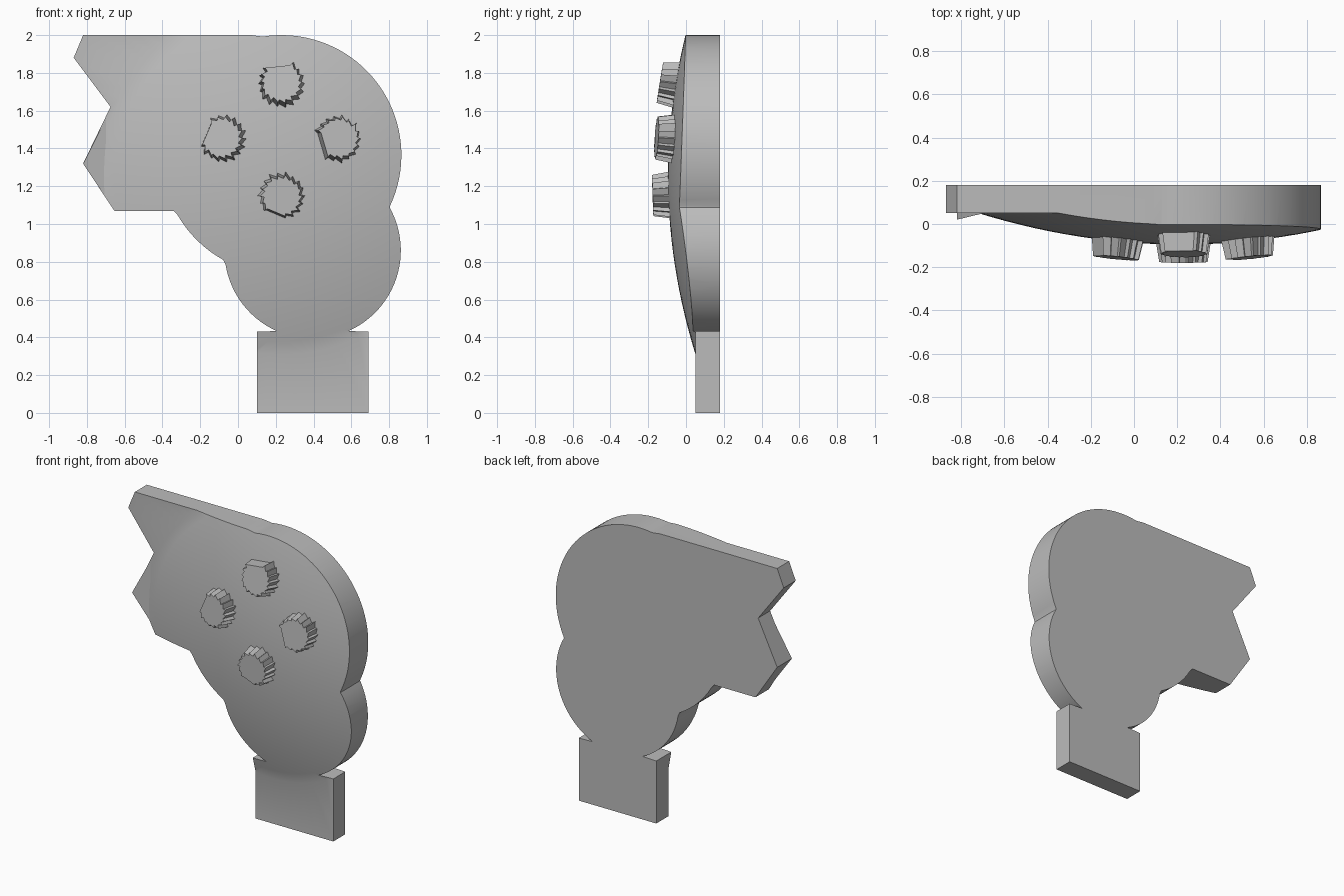
import bpy, bmesh, math, random
from math import sin, cos, radians, pi
from mathutils import Vector

if "Cube" in bpy.data.objects:
    bpy.data.objects.remove(bpy.data.objects["Cube"])
random.seed(4)

grey = bpy.data.materials.new("plain grey")
grey.use_nodes = True
COLOR = (0.5, 0.5, 0.5, 1)
grey.diffuse_color = COLOR
grey.node_tree.nodes["Principled BSDF"].inputs["Base Color"].default_value = COLOR

BACK, FLAT, APEX = 0.18, 0.05, -0.095
DOME_X, DOME_Z, DOME_R = 0.22, 1.25, 0.94
CURVE = (FLAT - APEX) / DOME_R ** 2


def dome_y(x, z):
    return APEX + CURVE * ((x - DOME_X) ** 2 + (z - DOME_Z) ** 2)


def make_object(name, bm):
    bmesh.ops.recalc_face_normals(bm, faces=bm.faces)
    mesh = bpy.data.meshes.new(name)
    bm.to_mesh(mesh)
    bm.free()
    ob = bpy.data.objects.new(name, mesh)
    bpy.context.collection.objects.link(ob)
    mesh.materials.append(grey)
    return ob


def loft(name, front, back):
    """Solid between two matching loops of points."""
    bm = bmesh.new()
    a = [bm.verts.new(p) for p in front]
    b = [bm.verts.new(p) for p in back]
    bm.faces.new(a)
    bm.faces.new(b)
    for i in range(len(a)):
        j = (i + 1) % len(a)
        bm.faces.new((a[i], a[j], b[j], b[i]))
    return make_object(name, bm)


def arc(cx, cz, r, start, end, steps):
    angles = [radians(start + (end - start) * i / steps) for i in range(steps + 1)]
    return [(cx + r * cos(t), cz + r * sin(t)) for t in angles]


def activate(ob):
    bpy.ops.object.select_all(action="DESELECT")
    ob.select_set(True)
    bpy.context.view_layer.objects.active = ob


# Body outline: notched left end, two round lobes and a square foot
outline = [(-0.82, 2.0), (-0.87, 1.88), (-0.675, 1.62), (-0.82, 1.32),
           (-0.655, 1.07), (-0.34, 1.07)]
outline += arc(0.23, 1.365, 0.635, 210, 241, 8)
outline += arc(0.395, 0.86, 0.467, 189, 246, 14)
outline += [(0.10, 0.43), (0.10, 0), (0.69, 0), (0.69, 0.43)]
outline += arc(0.395, 0.86, 0.467, 294, 389, 24)
outline += arc(0.23, 1.365, 0.635, -25, 99, 36)
outline += [(0.07, 2.0)]
body = loft("body", [(x, -0.5, z) for x, z in outline],
            [(x, BACK, z) for x, z in outline])

# Shallow dome on a flat sheet, used to shape the front of the body
profile = [(DOME_R * i / 14, APEX + (FLAT - APEX) * (i / 14) ** 2) for i in range(15)]
profile += [(3, FLAT), (3, 0.4), (0, 0.4)]
bm = bmesh.new()
points = [bm.verts.new((DOME_X + r, y, DOME_Z)) for r, y in profile]
edges = [bm.edges.new(pair) for pair in zip(points, points[1:])]
bmesh.ops.spin(bm, geom=points + edges, cent=(DOME_X, 0, DOME_Z), axis=(0, 1, 0),
               angle=2 * pi, steps=96, use_merge=False)
bmesh.ops.remove_doubles(bm, verts=bm.verts, dist=0.0005)
shaper = make_object("dome_cutter", bm)
shaper.hide_render = True

activate(body)
cut = body.modifiers.new("dome front", "BOOLEAN")
cut.operation = "INTERSECT"
cut.solver = "EXACT"
cut.object = shaper
bpy.ops.object.modifier_apply(modifier=cut.name)
bpy.data.objects.remove(shaper)
activate(body)
bpy.ops.object.shade_smooth_by_angle(angle=radians(25))

# Slightly raised lower tip of the notched end
tip = [(-0.82, 1.32), (-0.70, 1.14), (-0.70, 1.56)]
loft("raised_tip", [(x, 0.02 if x < -0.8 else FLAT - 0.001, z) for x, z in tip],
     [(x, FLAT + 0.01, z) for x, z in tip])

# Jagged tapered studs, each with one straight side
TEETH = 18
for name, cx, cz, flat in (("top_stud", 0.23, 1.74, 95), ("right_stud", -0.08, 1.45, 155),
                           ("left_stud", 0.525, 1.45, 205), ("bottom_stud", 0.23, 1.15, 250)):
    ring = []
    for i in range(TEETH):
        a = 2 * pi * i / TEETH
        # Skip teeth along the straight side
        if cos(a - radians(flat)) > 0.88:
            continue
        outer = 0.121 + random.uniform(-0.006, 0.006)
        inner = 0.103 + random.uniform(-0.004, 0.004)
        ring += [(outer * cos(a), outer * sin(a)),
                 (inner * cos(a + 0.06), inner * sin(a + 0.06))]
    # Push the stud out along the slope of the dome
    normal = Vector((2 * CURVE * (cx - DOME_X), -1, 2 * CURVE * (cz - DOME_Z))).normalized()
    top, base = [], []
    for u, v in ring:
        x, z = cx + 0.92 * u, cz + 0.92 * v
        top.append(Vector((x, dome_y(x, z), z)) + normal * 0.085)
        x, z = cx + 1.06 * u, cz + 1.06 * v
        base.append(Vector((x, dome_y(x, z) + 0.02, z)))
    loft(name, top, base)
